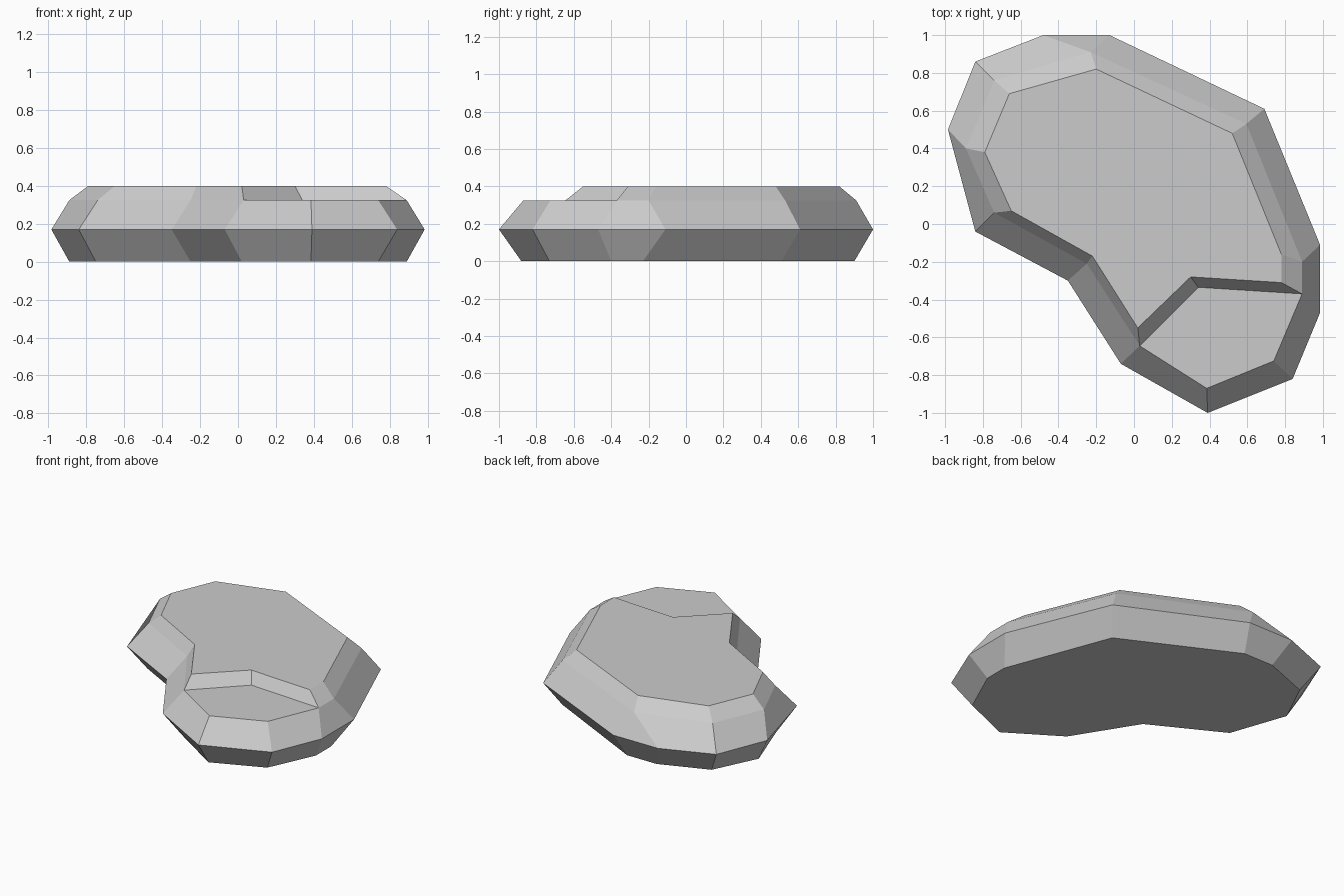
import bpy
import bmesh

cube = bpy.data.objects.get("Cube")
if cube:
    bpy.data.objects.remove(cube, do_unlink=True)

stone = bpy.data.materials.new("stone grey")
stone.use_nodes = True
grey = (0.6, 0.6, 0.6, 1)
stone.diffuse_color = grey
stone.node_tree.nodes["Principled BSDF"].inputs["Base Color"].default_value = grey

# Clockwise outlines, starting at the back
WAIST_Z, SHELF_Z, TOP_Z = 0.17, 0.325, 0.4
foot = [(-.40, .90), (-.17, .90), (.61, .51), (.89, -.23), (.89, -.40), (.74, -.73),
        (.385, -.88), (.02, -.645), (-.25, -.21), (-.75, .06), (-.89, .46), (-.74, .77)]
waist = [(-.48, 1), (-.13, 1), (.69, .61), (.985, -.11), (.985, -.47), (.84, -.82),
         (.39, -1), (-.07, -.74), (-.35, -.30), (-.84, -.04), (-.985, .50), (-.84, .86)]
shoulder = [(-.23, .91), (-.23, .91), (.595, .53), (.89, -.20), (.89, -.37), (.74, -.725),
            (.385, -.87), (.03, -.645), (-.25, -.21), (-.74, .06), (-.89, .40), (-.74, .76)]
notch = (.34, -.335)
plateau = [(.02, -.55), (-.22, -.17), (-.65, .07), (-.79, .38), (-.66, .69), (-.20, .82),
           (.52, .48), (.78, -.16), (.78, -.31), (.30, -.28)]

bm = bmesh.new()
points = {}


def vert(p, z):
    """Reuse a vertex wherever two outlines meet."""
    key = (*p, z)
    if key not in points:
        points[key] = bm.verts.new(key)
    return points[key]


def face(verts):
    bm.faces.new(list(dict.fromkeys(verts)))


def loft(low, z0, high, z1):
    """Join two closed outlines with a band of faces."""
    for i in range(len(low)):
        j = (i + 1) % len(low)
        face([vert(low[i], z0), vert(low[j], z0), vert(high[j], z1), vert(high[i], z1)])


# Underside and bevelled flanks
face([vert(p, 0) for p in foot])
loft(foot, 0, waist, WAIST_Z)
loft(waist, WAIST_Z, shoulder, SHELF_Z)

# Raised plateau with the step down to the front shelf
raised_base = shoulder[7:] + [shoulder[0]] + shoulder[2:5] + [notch]
loft(raised_base, SHELF_Z, plateau, TOP_Z)
face([vert(p, TOP_Z) for p in plateau])
face([vert(p, SHELF_Z) for p in shoulder[4:8] + [notch]])

bmesh.ops.recalc_face_normals(bm, faces=bm.faces)
mesh = bpy.data.meshes.new("stepped_rock")
bm.to_mesh(mesh)
bm.free()
mesh.materials.append(stone)
rock = bpy.data.objects.new("stepped_rock", mesh)
bpy.context.collection.objects.link(rock)
